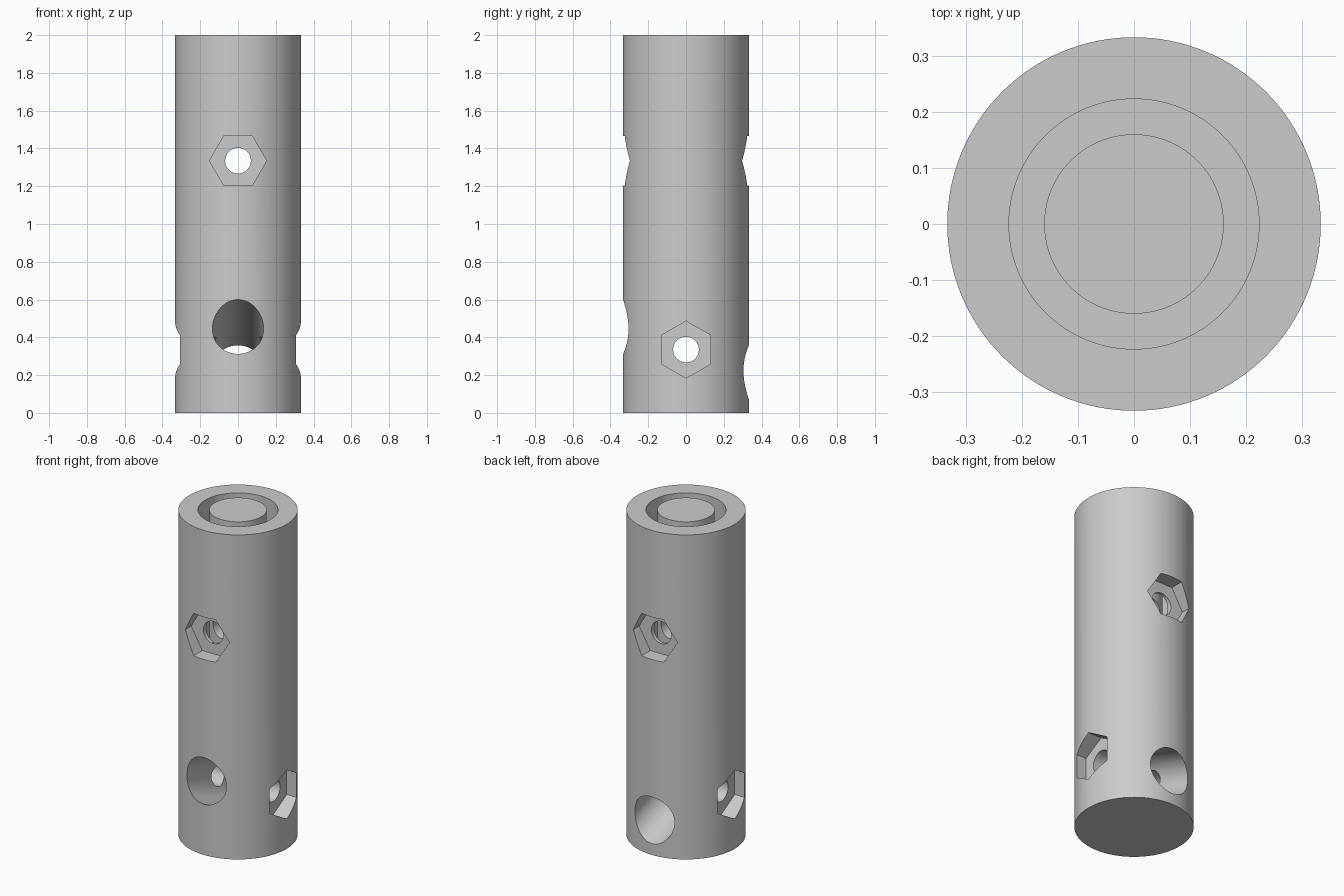
import bpy, bmesh, math
from mathutils import Vector

cube = bpy.data.objects.get("Cube")
if cube:
    bpy.data.objects.remove(cube, do_unlink=True)

R, H = 0.333, 2.0
UPPER, LOWER = 1.335, 0.335      # heights of the bolt axes
X, Y, Z = Vector((1, 0, 0)), Vector((0, 1, 0)), Vector((0, 0, 1))

grey = bpy.data.materials.new("plain grey")
grey.use_nodes = True
colour = (0.6, 0.6, 0.6, 1)
grey.diffuse_color = colour
grey.node_tree.nodes["Principled BSDF"].inputs["Base Color"].default_value = colour


def skin(name, rings):
    """Closed solid made of a stack of rings, capped at both ends."""
    bm = bmesh.new()
    loops = [[bm.verts.new(p) for p in ring] for ring in rings]
    for a, b in zip(loops, loops[1:]):
        for i in range(len(a)):
            j = (i + 1) % len(a)
            bm.faces.new((a[i], a[j], b[j], b[i]))
    bm.faces.new(loops[0][::-1])
    bm.faces.new(loops[-1])
    bmesh.ops.recalc_face_normals(bm, faces=bm.faces[:])
    mesh = bpy.data.meshes.new(name)
    bm.to_mesh(mesh)
    bm.free()
    mesh.materials.append(grey)
    obj = bpy.data.objects.new(name, mesh)
    bpy.context.collection.objects.link(obj)
    return obj


def ring(centre, u, v, r, n):
    return [centre + r * (u * math.cos(t) + v * math.sin(t))
            for t in (2 * math.pi * i / n for i in range(n))]


def prism(name, centre, axis, u, r, start, end, n):
    v = axis.cross(u)
    return skin(name, [ring(centre + axis * d, u, v, r, n) for d in (start, end)])


# Round body with a deep ring groove around a central core
profile = [(R, 0), (R, H), (0.223, H), (0.223, 0.667), (0.16, 0.667), (0.16, H)]
body = skin("connector_body", [ring(Z * z, X, Y, r, 128) for r, z in profile])

# Two crossing bolt holes, each with a hexagonal nut pocket at both ends
cutters = []
for label, height, axis, u in (("upper", UPPER, Y, X), ("lower", LOWER, X, Z)):
    centre = Z * height
    cutters.append(prism(label + "_bolt_hole", centre, axis, u, 0.068, -0.5, 0.5, 48))
    for side, s in (("near", -1), ("far", 1)):
        cutters.append(prism(f"{label}_{side}_nut_pocket", centre, axis * s, u,
                             0.151, 0.24, 0.5, 6))

# Wide slanted hole from high on the front to low on the back
tilt = math.radians(20)
slant = Vector((0, -math.cos(tilt), math.sin(tilt)))
cutters.append(prism("slanted_hole", Z * LOWER, slant, X, 0.135, -0.7, 0.7, 96))

# Cut the holes and discard the cutters
bpy.context.view_layer.objects.active = body
for cutter in cutters:
    mod = body.modifiers.new(cutter.name, "BOOLEAN")
    mod.operation, mod.solver, mod.object = "DIFFERENCE", "EXACT", cutter
    bpy.ops.object.modifier_apply(modifier=mod.name)
    bpy.data.objects.remove(cutter, do_unlink=True)

bpy.ops.object.select_all(action="DESELECT")
body.select_set(True)
bpy.ops.object.shade_smooth_by_angle(angle=math.radians(20))
